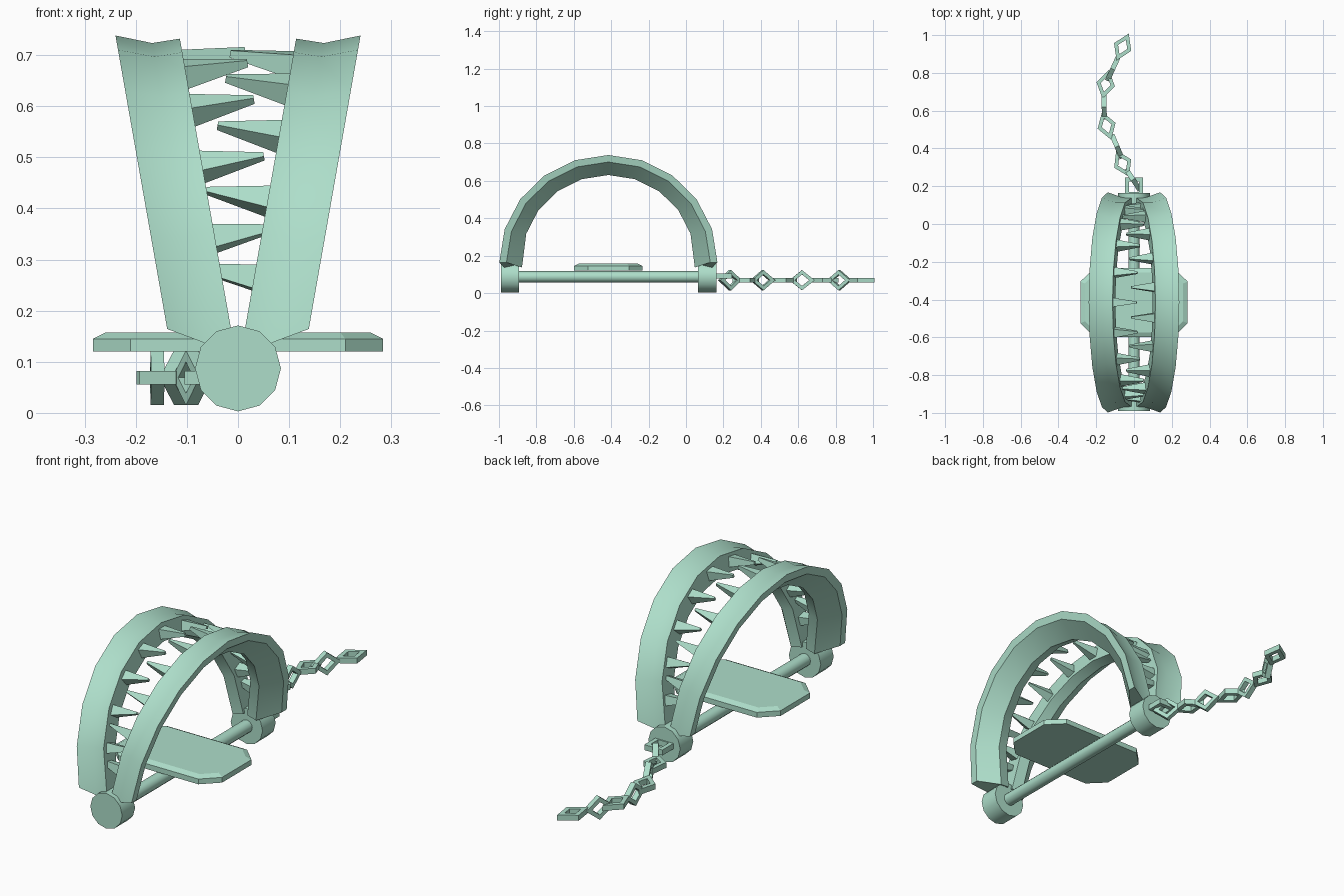
import bpy, bmesh
from math import sin, cos, pi, radians
from mathutils import Vector, Matrix

if "Cube" in bpy.data.objects:
    bpy.data.objects.remove(bpy.data.objects["Cube"])

mint = bpy.data.materials.new("pale_mint")
mint.use_nodes = True
mint.diffuse_color = (0.42, 0.73, 0.59, 1)
mint.node_tree.nodes["Principled BSDF"].inputs["Base Color"].default_value = (0.42, 0.73, 0.59, 1)

MID_Y = -0.415      # centre of the jaws
AXLE_Z = 0.087
TILT = radians(10)
RING_H = 0.1        # arc centre above the axle


def finish(name, bm, smooth=None):
    bmesh.ops.recalc_face_normals(bm, faces=bm.faces)
    mesh = bpy.data.meshes.new(name)
    bm.to_mesh(mesh)
    bm.free()
    mesh.materials.append(mint)
    ob = bpy.data.objects.new(name, mesh)
    bpy.context.collection.objects.link(ob)
    if smooth:
        bpy.ops.object.select_all(action='DESELECT')
        ob.select_set(True)
        bpy.context.view_layer.objects.active = ob
        bpy.ops.object.shade_smooth_by_angle(angle=radians(smooth))
    return ob


def loft(bm, loops, closed=False):
    """Skin a row of equal point loops, capping the ends unless closed."""
    rings = [[bm.verts.new(p) for p in loop] for loop in loops]
    n = len(rings[0])
    pairs = list(zip(rings, rings[1:]))
    if closed:
        pairs.append((rings[-1], rings[0]))
    else:
        bm.faces.new(rings[0])
        bm.faces.new(rings[-1])
    for a, b in pairs:
        for i in range(n):
            j = (i + 1) % n
            bm.faces.new((a[i], a[j], b[j], b[i]))


def cylinder(name, radius, y0, y1):
    bm = bmesh.new()
    loops = [[(radius * sin(i * pi / 6), y, AXLE_Z + radius * cos(i * pi / 6))
              for i in range(12)] for y in (y0, y1)]
    loft(bm, loops)
    return finish(name, bm, 35)


# Axle and hubs
cylinder("axle_rod", 0.03, -0.9, 0.07)
cylinder("front_hub", 0.084, -0.99, -0.893)
cylinder("back_hub", 0.084, 0.065, 0.163)


def jaw_point(side, u, r, angle, drop=0):
    """Point across the jaw (u), at radius r and angle, tilted about the axle."""
    h = RING_H + r * sin(angle) - drop
    return (side * (u * cos(TILT) + h * sin(TILT)),
            MID_Y + r * cos(angle),
            AXLE_Z + h * cos(TILT) - u * sin(TILT))


# Jaws: a bent bar swept through a half circle
section = [(0, 0.555), (0.055, 0.556), (0.123, 0.583),
           (0.123, 0.545), (0.052, 0.462), (0, 0.47)]


def jaw(name, side):
    bm = bmesh.new()
    loops = []
    for i in range(11):
        end = i in (0, 10)
        loops.append([jaw_point(side, u, r, i * pi / 10, 0.04 if end and u < 0.1 else 0)
                      for u, r in section])
    loft(bm, loops)
    finish(name, bm, 25)


# Teeth: blunt tapered spikes along the inner face
def teeth(name, side, angles):
    bm = bmesh.new()
    for a in angles:
        loops = []
        for u, width, depth in ((0.01, 0.096, 0.05), (-0.122, 0.02, 0.014)):
            loops.append([jaw_point(side, u, 0.51 + q * depth / 2, a + p * width / 1.02)
                          for p, q in ((-.5, -1), (.5, -1), (.5, 1), (-.5, 1))])
        loft(bm, loops)
    finish(name, bm)


jaw("left_jaw", 1)
jaw("right_jaw", -1)
teeth("left_teeth", 1, [radians(9 + 18 * i) for i in range(10)])
teeth("right_teeth", -1, [radians(18 + 18 * i) for i in range(9)])


# Trigger plate: octagon with a chamfered top edge
def octagon(inset, z):
    x, y, cx, cy = 0.284 - inset, 0.183 - inset, 0.21 - inset * 0.4, 0.11 - inset * 0.4
    quarter = [(x, cy), (cx, y)]
    pts = quarter + [(-a, b) for a, b in reversed(quarter)]
    pts += [(-a, -b) for a, b in pts]
    return [(a, b + MID_Y, z) for a, b in pts]


bm = bmesh.new()
loft(bm, [octagon(0, 0.12), octagon(0, 0.145), octagon(0.024, 0.157)])
finish("trigger_plate", bm)


# Chain: four-sided frame links, alternately flat and upright
def link(name, centre, direction, outline, upright, bar=0.018, thick=0.013):
    along = Vector((direction[0], direction[1], 0)).normalized()
    up = Vector((0, 0, 1))
    across = up.cross(along)
    if upright:
        across, up = up, across
    shrink = 1 - bar / min(Vector(p).length for p in outline) * 1.3
    bm = bmesh.new()
    loops = []
    for a, b in outline:
        loops.append([Vector(centre) + along * a * k + across * b * k + up * t
                      for k, t in ((1, thick), (1, -thick), (shrink, -thick), (shrink, thick))])
    loft(bm, loops, closed=True)
    finish(name, bm)


square = [(0.048, 0.048), (-0.048, 0.048), (-0.048, -0.048), (0.048, -0.048)]
link("anchor_link", (0, 0.197, 0.092), (0, 1), square, False, 0.022)

diamond = [(0.078, 0), (0, 0.05), (-0.078, 0), (0, -0.05)]
upright_diamond = [(0.068, 0), (0, 0.054), (-0.068, 0), (0, -0.054)]
path = [(-0.005, 0.235), (-0.06, 0.32), (-0.09, 0.41), (-0.145, 0.52),
        (-0.158, 0.62), (-0.15, 0.74), (-0.113, 0.82), (-0.06, 0.937)]
for i, (x, y) in enumerate(path):
    a, b = Vector(path[max(i - 1, 0)]), Vector(path[min(i + 1, len(path) - 1)])
    upright = i % 2 == 0
    link("chain_link_%d" % (i + 1), (x, y, 0.069), b - a,
         upright_diamond if upright else diamond, upright)
